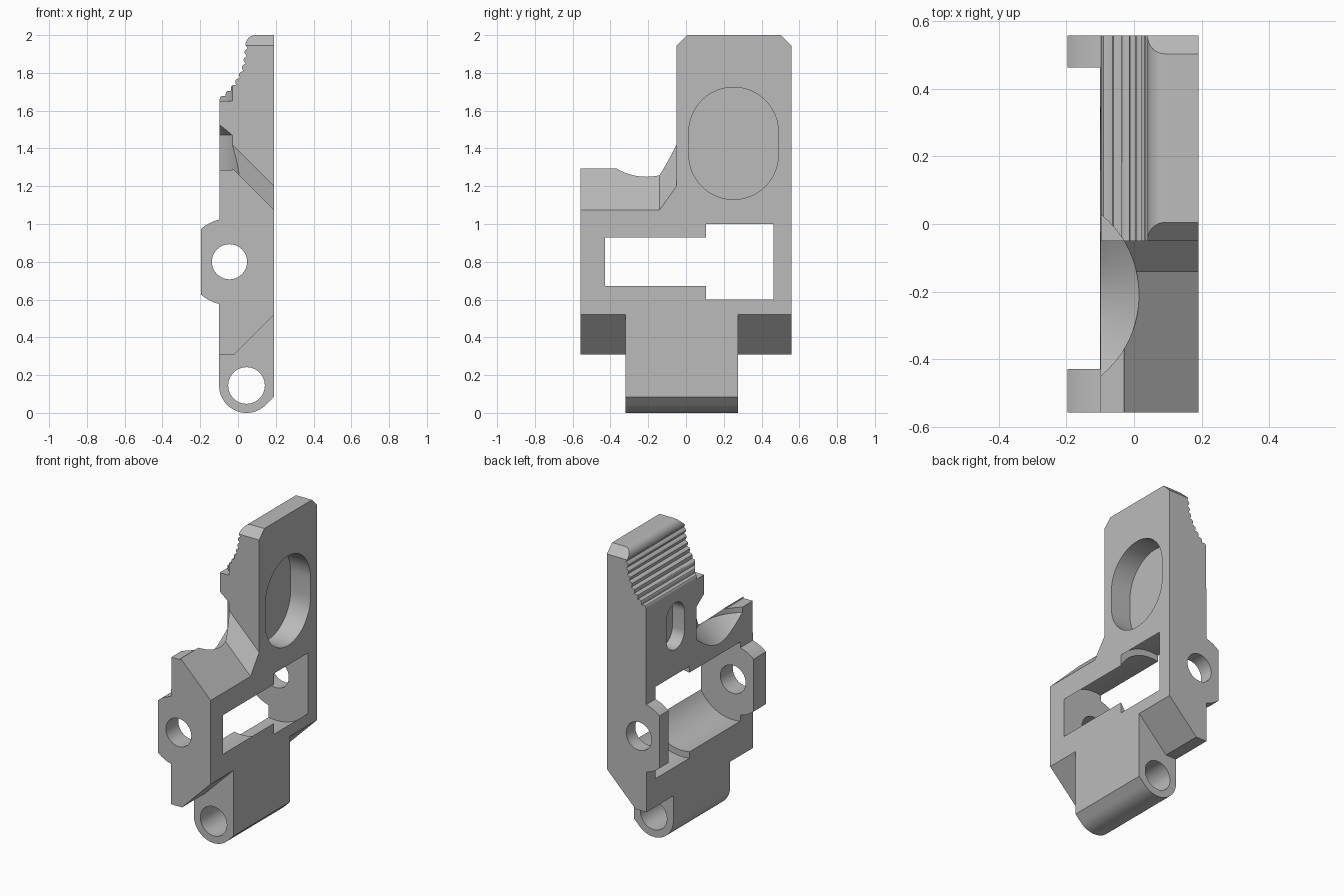
import bpy
import bmesh
from math import sin, cos, radians, pi

default = bpy.data.objects.get("Cube")
if default:
    bpy.data.objects.remove(default, do_unlink=True)

steel = bpy.data.materials.new("light grey")
steel.use_nodes = True
GREY = (0.5, 0.5, 0.5, 1)
steel.diffuse_color = GREY
steel.node_tree.nodes["Principled BSDF"].inputs["Base Color"].default_value = GREY

HALF = 0.558            # half depth of the body
LEFT, RIGHT = -0.1, 0.19
PIN = (-0.045, 0.8)     # cross pin centre (x, z)
HINGE = (0.045, 0.145)  # hinge barrel centre (x, z)
SCOOP = (-0.293, -0.21)  # scoop axis (x, y)


def arc(c, r, a, b, n=24):
    """Points along an arc, angles in degrees."""
    angles = [radians(a + (b - a) * i / n) for i in range(n + 1)]
    return [(c[0] + r * cos(t), c[1] + r * sin(t)) for t in angles]


def circle(c, r, n=64):
    return arc(c, r, 0, 360, n)[:-1]


def add_mesh(name, rings):
    """Closed solid skinned through rings of equal length."""
    bm = bmesh.new()
    loops = [[bm.verts.new(p) for p in ring] for ring in rings]
    n = len(loops[0])
    for lo, hi in zip(loops, loops[1:]):
        for i in range(n):
            j = (i + 1) % n
            bm.faces.new((lo[i], lo[j], hi[j], hi[i]))
    bm.faces.new(loops[0])
    bm.faces.new(loops[-1])
    bmesh.ops.recalc_face_normals(bm, faces=bm.faces[:])
    mesh = bpy.data.meshes.new(name)
    bm.to_mesh(mesh)
    bm.free()
    mesh.materials.append(steel)
    obj = bpy.data.objects.new(name, mesh)
    bpy.context.collection.objects.link(obj)
    return obj


def prism_y(name, pts, lo, hi):
    return add_mesh(name, [[(x, y, z) for x, z in pts] for y in (lo, hi)])


def prism_x(name, pts, lo, hi, shear=0):
    return add_mesh(name, [[(x, y, z + shear * x) for y, z in pts] for x in (lo, hi)])


def lathe(name, c, profile, n=64):
    return add_mesh(name, [[(x, y, z) for x, y in circle(c, r, n)] for r, z in profile])


def stadium(y, z, r, half_straight):
    return arc((y, z + half_straight), r, 0, 180) + arc((y, z - half_straight), r, 180, 360)


def combine(target, tool, operation):
    mod = target.modifiers.new(operation.title(), 'BOOLEAN')
    mod.operation = operation
    mod.solver = 'EXACT'
    mod.object = tool
    bpy.context.view_layer.objects.active = target
    bpy.ops.object.modifier_apply(modifier=mod.name)
    bpy.data.objects.remove(tool, do_unlink=True)


# Main plate with a concave run of rounded grip ridges and a rounded top lip
RIDGES, STEPS = 8, 6
grip = []
for i in range(RIDGES * STEPS + 1):
    t = i / (RIDGES * STEPS)
    a = radians(-56 + 56 * t)
    r = 0.336 - 0.015 * abs(sin(pi * RIDGES * t))
    grip.append((-0.286 + r * cos(a), 1.93 + r * sin(a)))
lip = arc((0.092, 1.948), 0.052, 180, 90, 8)
plate = [(LEFT, 0.31), (-0.02, 0.31), (RIGHT, 0.52), (RIGHT, 2.0)]
body = prism_y("body", plate + lip[::-1] + grip[::-1], -HALF, HALF)

# Hinge barrel
barrel = arc(HINGE, 0.145, 180, 315, 36) + [(RIGHT, 0.085), (RIGHT, 0.58), (LEFT, 0.58)]
combine(body, prism_y("hinge_barrel", barrel, -0.32, 0.275), 'UNION')

# Pin bosses
boss = arc(PIN, 0.23, 100, 131, 8) + arc(PIN, 0.23, 229, 260, 8)
for lo, hi in ((-HALF, -0.42), (0.45, HALF)):
    combine(body, prism_y("pin_boss", boss, lo, hi), 'UNION')

# Sloped front shelf and the ramp up to the tower
ramp = [(-0.14, 1.265), (-0.05, 1.39), (-0.05, 3), (-1, 3), (-1, 1.265)]
shelf = [(-1, 1.285), (-0.05, 1.285), (-0.05, 3), (-1, 3)]
cutters = [
    prism_x("ramp_cut", ramp, -0.6, 0.6, shear=-1),
    prism_x("shelf_cut", shelf, -0.6, -0.03),
    # Chamfered tower corners
    prism_x("corner_front", [(-0.06, 1.935), (0.01, 2.005), (-0.06, 2.005)], -1, 1),
    prism_x("corner_back", [(0.568, 1.935), (0.498, 2.005), (0.568, 2.005)], -1, 1),
    # Round scoop with conical ends, and the ledge above it
    lathe("scoop", SCOOP, [(0.001, 0.943), (0.308, 1.25), (0.308, 1.47), (0.001, 1.777)]),
    lathe("ledge", SCOOP, [(0.308, 1.652), (0.308, 2.2)]),
    # Oval pocket and the small slot behind it
    prism_x("pocket", stadium(0.252, 1.427, 0.237, 0.06), 0.044, 0.4),
    prism_x("slot", stadium(0.252, 1.427, 0.095, 0.06), -0.4, -0.01),
    # Stepped round cavity that breaks through the flat side
    prism_y("cavity", circle(PIN, 0.268, 96), -0.428, 0.2),
    prism_y("wide_cavity", circle(PIN, 0.309, 96), 0.105, 0.463),
    # Pin and hinge holes
    prism_y("pin_hole", circle(PIN, 0.093, 48), -1, 1),
    prism_y("hinge_hole", circle(HINGE, 0.097, 48), -1, 1),
]
for cutter in cutters:
    combine(body, cutter, 'DIFFERENCE')

# Smooth the round surfaces, keep the edges sharp
bpy.ops.object.select_all(action='DESELECT')
body.select_set(True)
bpy.context.view_layer.objects.active = body
bpy.ops.object.shade_smooth_by_angle(angle=radians(25))
